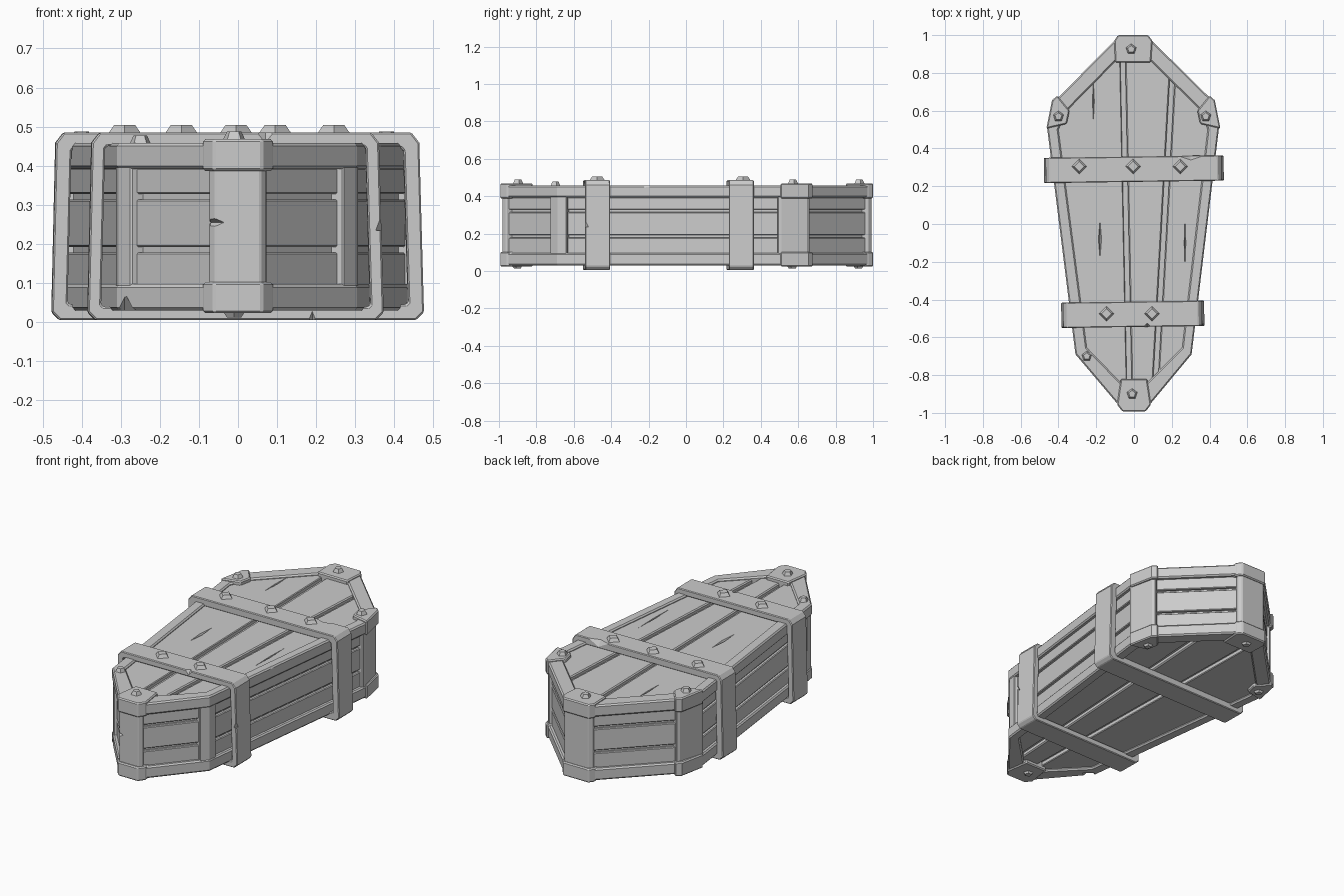
import bpy, bmesh, math
from mathutils import Vector

if "Cube" in bpy.data.objects:
    bpy.data.objects.remove(bpy.data.objects["Cube"])

mat = bpy.data.materials.new("weathered grey")
mat.diffuse_color = (0.6, 0.6, 0.6, 1)
mat.use_nodes = True
mat.node_tree.nodes["Principled BSDF"].inputs["Base Color"].default_value = mat.diffuse_color


def finish(name, bm, bevel=0.0):
    bmesh.ops.recalc_face_normals(bm, faces=bm.faces[:])
    me = bpy.data.meshes.new(name)
    bm.to_mesh(me)
    bm.free()
    ob = bpy.data.objects.new(name, me)
    bpy.context.collection.objects.link(ob)
    me.materials.append(mat)
    if bevel:
        m = ob.modifiers.new("bevel", 'BEVEL')
        m.width, m.segments, m.limit_method = bevel, 1, 'ANGLE'
        m.angle_limit = math.radians(40)
    return ob


def prism_bm(pts, z0, z1):
    bm = bmesh.new()
    lo = [bm.verts.new((x, y, z0)) for x, y in pts]
    hi = [bm.verts.new((x, y, z1)) for x, y in pts]
    bm.faces.new(lo[::-1])
    bm.faces.new(hi)
    for i in range(len(pts)):
        j = (i + 1) % len(pts)
        bm.faces.new((lo[i], lo[j], hi[j], hi[i]))
    return bm


def ring(name, outer, inner, z0, z1, bevel=0.0, axis='Z'):
    """Closed frame between two matching loops; axis 'Y' stands it upright."""
    bm = bmesh.new()
    def v(p, h):
        return bm.verts.new((p[0], p[1], h) if axis == 'Z' else (p[0], h, p[1]))
    loops = [[v(p, h) for p in pts] for pts, h in
             ((outer, z0), (outer, z1), (inner, z1), (inner, z0))]
    n = len(outer)
    for k in range(4):
        a, b = loops[k], loops[(k + 1) % 4]
        for i in range(n):
            j = (i + 1) % n
            bm.faces.new((a[i], a[j], b[j], b[i]))
    return finish(name, bm, bevel)


def inset(pts, d):
    """Mitred inset of a counter-clockwise polygon."""
    out = []
    for i, p in enumerate(pts):
        p = Vector(p)
        a = (p - Vector(pts[i - 1])).normalized()
        b = (Vector(pts[(i + 1) % len(pts)]) - p).normalized()
        na, nb = Vector((-a.y, a.x)), Vector((-b.y, b.x))
        out.append(tuple(p + (na + nb) * (d / (1 + na.dot(nb)))))
    return out


def chip(ob, loc, size, rot=(0, 0, 0)):
    """Cuts a pointed nick out of a part."""
    bm = bmesh.new()
    bmesh.ops.create_cone(bm, cap_ends=True, segments=4, radius1=1, radius2=0, depth=1)
    bmesh.ops.translate(bm, verts=bm.verts[:], vec=(0, 0, 0.5))
    cut = finish("nick_cutter", bm)
    cut.location, cut.scale, cut.rotation_euler = loc, size, rot
    cut.hide_render = True
    cut.hide_viewport = False
    bpy.context.view_layer.update()
    m = ob.modifiers.new("nick", 'BOOLEAN')
    m.operation, m.object, m.solver = 'DIFFERENCE', cut, 'EXACT'
    bpy.context.view_layer.objects.active = ob
    for mod in list(ob.modifiers):
        bpy.ops.object.modifier_apply(modifier=mod.name)
    bpy.data.objects.remove(cut)


# coffin outline, counter-clockwise from the foot
outline = [(-.06, -.985), (.06, -.985), (.305, -.69), (.45, .51), (.42, .65),
           (.07, .995), (-.08, .995), (-.42, .65), (-.46, .51), (-.31, -.69)]
opening = [(-.06, -.85), (.06, -.85), (.255, -.655), (.39, .50), (.355, .60),
           (.06, .89), (-.07, .89), (-.355, .60), (-.40, .50), (-.25, -.655)]

# side wall boards with grooves between them
for i, (z0, z1) in enumerate(((.09, .178), (.192, .314), (.328, .395))):
    ring(f"wall_board_{i}", inset(outline, .02), inset(outline, .06), z0, z1, .004)
ring("wall_backing", inset(outline, .036), inset(outline, .056), .09, .40)

# rims round the lid and the base
lid_rim = ring("lid_rim", outline, opening, .392, .458, .008)
base_rim = ring("base_rim", outline, opening, .03, .097, .008)


# lid and base planks split along slightly slanted seams: (x at head, x at foot)
seams = [(-.60, -.60), (-.062, -.022), (.215, .105), (.60, .60)]
lid_planks = []
for label, z0, z1 in (("lid", .405, .446), ("base", .043, .085)):
    for k in range(3):
        bm = prism_bm(inset(outline, .035), z0, z1)
        for s, sign in ((seams[k], 1), (seams[k + 1], -1)):
            d = Vector((s[0] - s[1], 2, 0)).normalized()
            n = Vector((d.y, -d.x, 0)) * sign
            mid = Vector(((s[0] + s[1]) / 2, 0, 0)) + n * .013
            geom = bm.verts[:] + bm.edges[:] + bm.faces[:]
            bmesh.ops.bisect_plane(bm, geom=geom, plane_co=mid, plane_no=n, clear_inner=True)
            bmesh.ops.holes_fill(bm, edges=[e for e in bm.edges if e.is_boundary])
        ob = finish(f"{label}_plank_{k}", bm, .006)
        if label == "lid":
            lid_planks.append(ob)
finish("lid_backing", prism_bm(inset(outline, .045), .40, .425))
finish("base_backing", prism_bm(inset(outline, .045), .065, .09))


# corner posts wrapping round the outline corners
def post(name, i, j, wrap):
    n = len(outline)
    def strip(d):
        p = [Vector(q) for q in inset(outline, d)]
        a, b = p[i], p[j]
        start = a + (p[i - 1] - a).normalized() * wrap
        end = b + (p[(j + 1) % n] - b).normalized() * wrap
        return [start] + [p[k] for k in range(i, j + 1)] + [end]
    pts = [tuple(q) for q in strip(.004) + strip(.05)[::-1]]
    return finish(name, prism_bm(pts, .09, .40), .004)


foot_post = post("foot_post", 0, 1, .025)
post("head_post", 5, 6, .025)
for side, c in (("right", 3), ("left", 7)):
    post(f"{side}_shoulder_post", c, c + 1, .02)
for side, c in (("right", 2), ("left", 9)):
    post(f"{side}_foot_corner_post", c, c, .05)

# corner caps above and below
shoulder = [(.458, .505), (.428, .655), (.40, .68), (.335, .60), (.35, .53)]
caps = {
    "head": [(-.085, 1.0), (-.105, .97), (-.10, .855), (.09, .855), (.098, .97), (.075, 1.0)],
    "foot": [(-.062, -.993), (.062, -.993), (.09, -.955), (.07, -.82), (-.07, -.82), (-.09, -.955)],
    "right_shoulder": shoulder,
    "left_shoulder": [(-x - .006, y) for x, y in shoulder],
}
for name, pts in caps.items():
    finish(f"{name}_top_cap", prism_bm(pts, .387, .468), .006)
    finish(f"{name}_bottom_cap", prism_bm(pts, .023, .102), .006)


# tapered rivets
def rivet(name, x, y, z, r, h, sides, up=1):
    bm = bmesh.new()
    bmesh.ops.create_cone(bm, cap_ends=True, segments=sides, radius1=r, radius2=r * .6, depth=h)
    ob = finish(name, bm)
    ob.location = (x, y, z + up * h / 2)
    ob.rotation_euler = (0 if up > 0 else math.pi, 0, 0)


for k, (x, y) in enumerate(((-.015, .925), (-.40, .57), (.38, .57), (-.01, -.9))):
    rivet(f"cap_rivet_{k}", x, y, .462, .032, .026, 5)
    rivet(f"base_rivet_{k}", x, y, .03, .032, .018, 5, -1)
rivet("foot_corner_rivet", -.25, -.70, .452, .03, .026, 5)
for k, (x, y) in enumerate(((-.29, .305), (-.005, .305), (.245, .305), (-.145, -.475), (.095, -.475))):
    rivet(f"strap_rivet_{k}", x, y, .478, .045, .026, 4)


# metal straps round the body
def strap(name, xl, xr, y, t):
    def loop(d, c):
        l, r, b, top = xl + d, xr - d, .005 + d, .485 - d
        return [(l + c, b), (r - c, b), (r, b + c), (r - .012, top - c * 1.3),
                (r - .012 - c, top), (l + .01 + c, top), (l + .01, top - c * 1.3), (l, b + c)]
    ob = ring(name, loop(0, .02), loop(t, .006), -.067, .067, .007, 'Y')
    ob.location.y = y
    ob.rotation_euler.z = math.radians(.8)
    return ob


back_strap = strap("back_strap", -.477, .475, .29, .04)
front_strap = strap("front_strap", -.385, .372, -.478, .034)

# cracks and nicks from wear
down = (math.pi, 0, 0)
chip(lid_planks[0], (-.18, -.08, .46), (.016, .19, .03), down)
chip(lid_planks[0], (-.215, .65, .455), (.008, .17, .025), down)
chip(lid_planks[2], (.27, -.1, .455), (.007, .22, .025), down)
chip(foot_post, (-.07, -1.0, .255), (.055, .025, .05), (-math.pi / 2, 0, 0))
chip(lid_rim, (.375, -.22, .47), (.025, .13, .05), down)
chip(front_strap, (.375, -.55, .235), (.03, .04, .08))
chip(front_strap, (.07, -.55, .50), (.04, .035, .05), down)
chip(back_strap, (.30, .36, .50), (.09, .03, .05), down)
chip(front_strap, (.19, -.55, -.01), (.02, .03, .05))
chip(base_rim, (-.29, -.72, .03), (.05, .04, .04))
